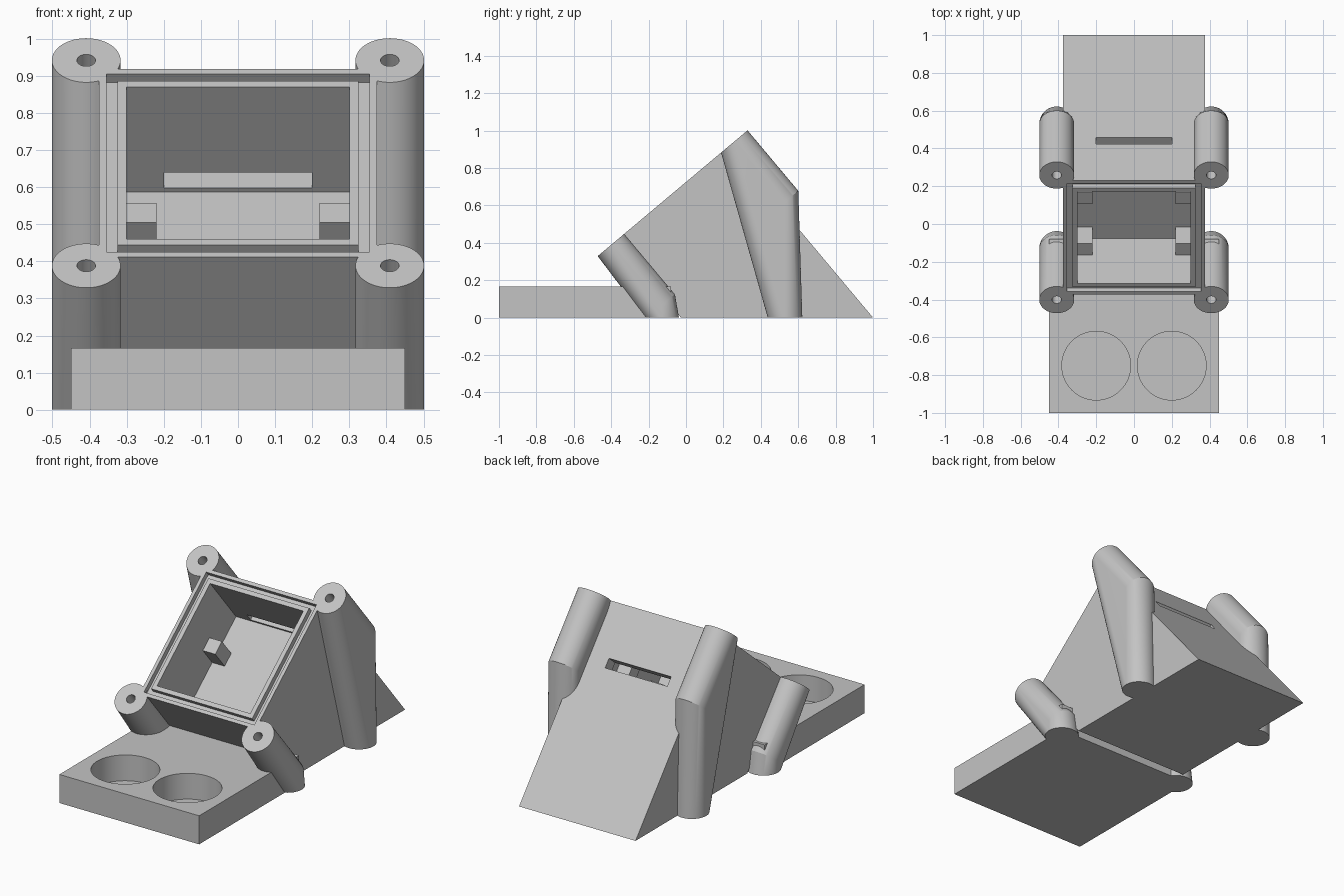
import bpy, bmesh, math
from mathutils import Matrix, Vector

if "Cube" in bpy.data.objects:
    bpy.data.objects.remove(bpy.data.objects["Cube"], do_unlink=True)

TILT = math.radians(40)
LENGTH, HALF = 0.787, 0.375          # size of the tilted top face
DEPTH = 0.37                         # depth of the cavity
WALL = 0.075
# Tilted frame: x across, y up the slope, z out of the top face
FRAME = Matrix.Translation((0, -0.373, 0.412)) @ Matrix.Rotation(TILT, 4, 'X')

grey = bpy.data.materials.new("plain_grey")
grey.use_nodes = True
grey.diffuse_color = (0.55, 0.55, 0.55, 1)
grey.node_tree.nodes["Principled BSDF"].inputs["Base Color"].default_value = (0.55, 0.55, 0.55, 1)


def finish(name, bm):
    bmesh.ops.recalc_face_normals(bm, faces=bm.faces)
    mesh = bpy.data.meshes.new(name)
    bm.to_mesh(mesh)
    bm.free()
    mesh.materials.append(grey)
    obj = bpy.data.objects.new(name, mesh)
    bpy.context.collection.objects.link(obj)
    return obj


def box(name, xs, ys, zs, matrix=Matrix()):
    bm = bmesh.new()
    size = Vector((xs[1] - xs[0], ys[1] - ys[0], zs[1] - zs[0]))
    mid = Vector((sum(xs), sum(ys), sum(zs))) / 2
    bmesh.ops.create_cube(bm, size=1, matrix=matrix @ Matrix.Translation(mid) @ Matrix.Diagonal(size).to_4x4())
    return finish(name, bm)


def cylinder(name, radius, bottom, top, matrix):
    bm = bmesh.new()
    bmesh.ops.create_cone(bm, cap_ends=True, segments=64, radius1=radius, radius2=radius,
                          depth=top - bottom,
                          matrix=matrix @ Matrix.Translation((0, 0, (top + bottom) / 2)))
    return finish(name, bm)


def bent_post(name, x, s, radius=0.0925, length=0.422):
    """Tilted cylinder hulled together with a disc on the ground below its end."""
    bm = bmesh.new()
    end = FRAME @ Vector((x, s, -length))
    for m in (FRAME @ Matrix.Translation((x, s, 0)), FRAME @ Matrix.Translation((x, s, -length)),
              Matrix.Translation((x, end.y, 0))):
        bmesh.ops.create_circle(bm, segments=64, radius=radius, matrix=m)
    hull = bmesh.ops.convex_hull(bm, input=bm.verts)
    junk = {v for v in hull["geom_interior"] if isinstance(v, bmesh.types.BMVert)}
    bmesh.ops.delete(bm, geom=list(junk), context='VERTS')
    bmesh.ops.dissolve_limit(bm, angle_limit=0.001, verts=bm.verts, edges=bm.edges)
    return finish(name, bm)


def combine(target, tool, operation):
    mod = target.modifiers.new("bool", 'BOOLEAN')
    mod.operation, mod.solver, mod.object = operation, 'EXACT', tool
    bpy.context.view_layer.update()
    mesh = bpy.data.meshes.new_from_object(target.evaluated_get(bpy.context.evaluated_depsgraph_get()))
    target.modifiers.clear()
    target.data = mesh
    bpy.data.objects.remove(tool, do_unlink=True)


# Wedge body: side profile extruded across x
front_top = FRAME @ Vector((0, 0, 0))
rear_top = FRAME @ Vector((0, LENGTH, 0))
front_foot = front_top.y + front_top.z * math.tan(TILT)
profile = [(front_foot, 0), (1, 0), (rear_top.y, rear_top.z), (front_top.y, front_top.z)]
bm = bmesh.new()
face = bm.faces.new([bm.verts.new((-HALF, y, z)) for y, z in profile])
side = bmesh.ops.extrude_face_region(bm, geom=[face])["geom"]
bmesh.ops.translate(bm, vec=(2 * HALF, 0, 0), verts=[v for v in side if isinstance(v, bmesh.types.BMVert)])
stand = finish("tilted_stand", bm)

# Front tray and the four bent corner posts
combine(stand, box("front_tray", (-0.45, 0.45), (-1, -0.08), (0, 0.166)), 'UNION')
post_spots = [(x, s) for x in (-0.409, 0.409) for s in (-0.037, LENGTH + 0.037)]
for x, s in post_spots:
    combine(stand, bent_post("corner_post", x, s), 'UNION')

# Screw holes and round cup wells
for x, s in post_spots:
    hole = cylinder("screw_hole", 0.025, -0.25, 0.05, FRAME @ Matrix.Translation((x, s, 0)))
    combine(stand, hole, 'DIFFERENCE')
for x in (-0.2, 0.2):
    combine(stand, cylinder("cup_well", 0.182, 0.016, 0.25, Matrix.Translation((x, -0.75, 0))), 'DIFFERENCE')

# Cavity, rear slot and seal groove
combine(stand, box("cavity", (-0.3, 0.3), (WALL, LENGTH - WALL), (-DEPTH, 0.1), FRAME), 'DIFFERENCE')
combine(stand, box("rear_slot", (-0.2, 0.2), (LENGTH - 0.12, LENGTH + 0.05), (-0.355, -0.3), FRAME), 'DIFFERENCE')
OUT, IN = 0.02, 0.05
for sign in (-1, 1):
    xs = sorted((sign * (HALF - OUT), sign * (HALF - IN)))
    combine(stand, box("groove_side", xs, (OUT, LENGTH - OUT), (-0.03, 0.05), FRAME), 'DIFFERENCE')
for ys in ((OUT, IN), (LENGTH - IN, LENGTH - OUT)):
    combine(stand, box("groove_end", (OUT - HALF, HALF - OUT), ys, (-0.03, 0.05), FRAME), 'DIFFERENCE')

# Four support blocks on the cavity floor
for sign in (-1, 1):
    for s in (WALL, WALL + 0.351):
        xs = sorted((sign * 0.22, sign * 0.31))
        block = box("support_block", xs, (s - 0.01 * (s == WALL), s + 0.08), (-DEPTH - 0.01, -0.236), FRAME)
        combine(stand, block, 'UNION')

# Smooth the round walls, keep the edges sharp
bpy.ops.object.select_all(action='DESELECT')
stand.select_set(True)
bpy.context.view_layer.objects.active = stand
bpy.ops.object.shade_smooth_by_angle(angle=math.radians(25))
